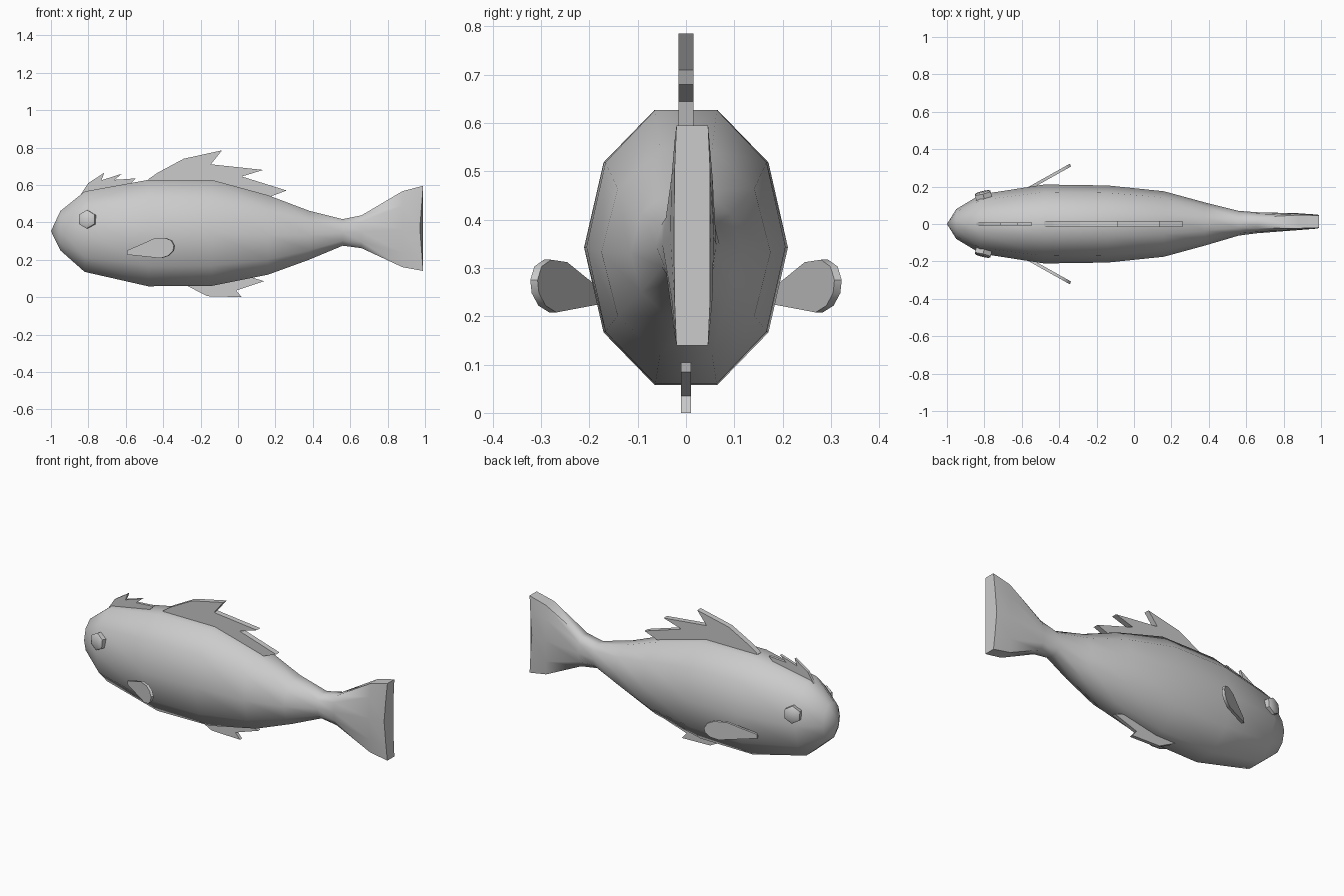
import bpy, bmesh, math
from mathutils import Vector

cube = bpy.data.objects.get("Cube")
if cube:
    bpy.data.objects.remove(cube, do_unlink=True)

grey = bpy.data.materials.new("light_grey")
grey.use_nodes = True
grey.diffuse_color = (0.6, 0.6, 0.6, 1)
grey.node_tree.nodes["Principled BSDF"].inputs["Base Color"].default_value = (0.6, 0.6, 0.6, 1)


def finish(bm, name, smooth=None):
    """Turn a bmesh into a named object, smoothed below the given angle."""
    bmesh.ops.recalc_face_normals(bm, faces=bm.faces)
    mesh = bpy.data.meshes.new(name)
    bm.to_mesh(mesh)
    bm.free()
    mesh.materials.append(grey)
    ob = bpy.data.objects.new(name, mesh)
    bpy.context.collection.objects.link(ob)
    if smooth:
        bpy.ops.object.select_all(action="DESELECT")
        bpy.context.view_layer.objects.active = ob
        ob.select_set(True)
        bpy.ops.object.shade_smooth_by_angle(angle=math.radians(smooth))
    return ob


def plate(name, points, thick, place, smooth=None):
    """Extrude a flat outline; place maps (u, v, offset) to a 3D point."""
    bm = bmesh.new()
    sides = [[bm.verts.new(place(u, v, s * thick / 2)) for u, v in points] for s in (-1, 1)]
    bm.faces.new(sides[0])
    bm.faces.new(sides[1])
    for i in range(len(points)):
        j = (i + 1) % len(points)
        bm.faces.new((sides[0][i], sides[0][j], sides[1][j], sides[1][i]))
    return finish(bm, name, smooth)


# Body and tail: ten-sided sections as x, bottom, top, half width, boxiness
SECTIONS = [
    (-0.95, 0.25, 0.46, 0.08, 0), (-0.82, 0.135, 0.565, 0.158, 0),
    (-0.48, 0.058, 0.627, 0.211, 0), (-0.14, 0.06, 0.627, 0.206, 0),
    (0.16, 0.12, 0.545, 0.175, 0), (0.38, 0.2, 0.462, 0.115, 0),
    (0.56, 0.275, 0.417, 0.066, 0.1), (0.66, 0.262, 0.437, 0.056, 0.3),
    (0.88, 0.16, 0.567, 0.045, 0.7), (0.99, 0.14, 0.595, 0.038, 0.8),
]
bm = bmesh.new()
rings = []
for x, low, high, width, boxy in SECTIONS:
    ring = []
    shift = 0.013 * max(0, min(1, (x - 0.4) / 0.5))
    for k in range(10):
        c, s = math.cos(k * math.pi / 5), math.sin(k * math.pi / 5)
        across = c + boxy * (math.copysign(1, c) - c)
        up = s / math.sin(math.radians(72))
        notch = 0.018 * (1 - abs(up)) if x > 0.95 else 0
        ring.append(bm.verts.new((x - notch, shift + width * across,
                                  (low + high) / 2 + up * (high - low) / 2)))
    rings.append(ring)
for a, b in zip(rings, rings[1:]):
    for k in range(10):
        j = (k + 1) % 10
        bm.faces.new((a[k], a[j], b[j], b[k]))
nose = bm.verts.new((-1, 0, 0.353))
for k in range(10):
    bm.faces.new((nose, rings[0][(k + 1) % 10], rings[0][k]))
bm.faces.new(rings[-1])
finish(bm, "body", 55)


# Upright fins on the centre line
def upright(u, v, o):
    return (u, o, v)


plate("back_fin", [
    (-0.48, 0.63), (-0.43, 0.665), (-0.29, 0.74), (-0.085, 0.785), (-0.145, 0.71),
    (0.135, 0.68), (0.02, 0.645), (0.26, 0.57), (0.18, 0.54), (0.14, 0.5),
    (-0.14, 0.58), (-0.46, 0.58)], 0.032, upright)
plate("head_fin", [
    (-0.85, 0.535), (-0.8, 0.61), (-0.715, 0.665), (-0.73, 0.625), (-0.62, 0.66),
    (-0.66, 0.627), (-0.545, 0.635), (-0.57, 0.612), (-0.57, 0.57), (-0.82, 0.51)],
    0.016, upright)
plate("belly_fin", [
    (-0.28, 0.065), (-0.165, 0.005), (0.02, 0), (-0.01, 0.035), (0.14, 0.085),
    (0.075, 0.105), (0.05, 0.14), (-0.26, 0.1)], 0.02, upright)

# Paired side fins, swept outwards, and eyes
PADDLE = [(-0.59, 0.227), (-0.41, 0.208), (-0.37, 0.222), (-0.345, 0.248), (-0.34, 0.275),
          (-0.355, 0.303), (-0.39, 0.317), (-0.45, 0.312), (-0.52, 0.28), (-0.59, 0.25)]
for label, side in (("left", -1), ("right", 1)):
    side = -side  # the model's left is +x, so +y is its back flank
    flank = "back" if side > 0 else "front"

    def swept(u, v, o):
        return (u - 0.4 * o, side * (0.312 + 0.56 * (u + 0.345) + o), v)

    plate(flank + "_side_fin", PADDLE, 0.015, swept, 40)

    bm = bmesh.new()
    bmesh.ops.create_cone(bm, cap_ends=True, segments=6, radius1=0.05, radius2=0.05, depth=0.03)
    top = [f for f in bm.faces if f.normal.z > 0.9]
    bmesh.ops.inset_region(bm, faces=top, thickness=0.012, depth=0.008)
    aim = Vector((-0.25, side, 0.1)).to_track_quat("Z", "Y").to_matrix()
    bmesh.ops.rotate(bm, verts=bm.verts, matrix=aim)
    bmesh.ops.translate(bm, verts=bm.verts, vec=(-0.805, side * 0.15, 0.415))
    finish(bm, flank + "_eye", 50)
